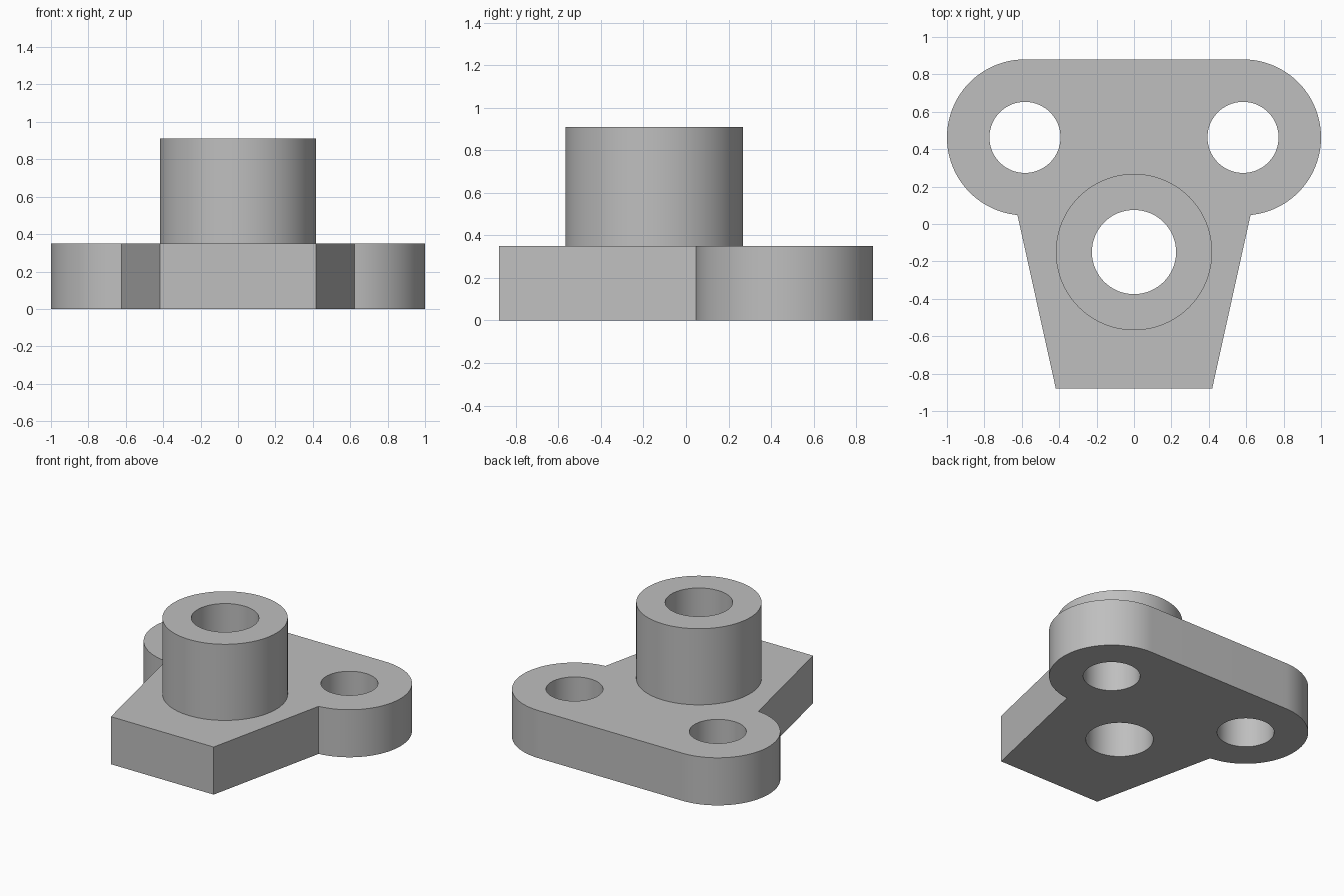
import bpy
import bmesh
from math import radians, sin, cos

if "Cube" in bpy.data.objects:
    bpy.data.objects.remove(bpy.data.objects["Cube"], do_unlink=True)

PLATE_H, TOP = 0.35, 0.91
EAR_X, EAR_Y, EAR_R, EAR_HOLE = 0.583, 0.463, 0.417, 0.19
BOSS_Y, BOSS_R, BOSS_HOLE = -0.15, 0.418, 0.225
FRONT_X, FRONT_Y = 0.418, -0.88

grey = bpy.data.materials.new("plain grey")
grey.use_nodes = True
colour = (0.52, 0.52, 0.52, 1)
grey.diffuse_color = colour
grey.node_tree.nodes["Principled BSDF"].inputs["Base Color"].default_value = colour


def prism(name, points, z0, z1):
    """Extrude a closed counter-clockwise outline from z0 to z1."""
    bm = bmesh.new()
    base = bm.faces.new([bm.verts.new((x, y, z0)) for x, y in points])
    top = bmesh.ops.extrude_face_region(bm, geom=[base], use_keep_orig=True)["geom"]
    for v in (g for g in top if isinstance(g, bmesh.types.BMVert)):
        v.co.z = z1
    bmesh.ops.recalc_face_normals(bm, faces=bm.faces)
    mesh = bpy.data.meshes.new(name)
    bm.to_mesh(mesh)
    bm.free()
    mesh.materials.append(grey)
    obj = bpy.data.objects.new(name, mesh)
    bpy.context.collection.objects.link(obj)
    return obj


def arc(x, y, r, start, end, steps):
    angles = [radians(start + (end - start) * i / steps) for i in range(steps + 1)]
    return [(x + r * cos(a), y + r * sin(a)) for a in angles]


def cylinder(name, x, y, r, z0, z1):
    return prism(name, arc(x, y, r, 0, 360, 96)[:-1], z0, z1)


def combine(target, tool, operation):
    mod = target.modifiers.new(tool.name, "BOOLEAN")
    mod.operation, mod.solver, mod.object = operation, "EXACT", tool
    bpy.context.view_layer.objects.active = target
    bpy.ops.object.modifier_apply(modifier=mod.name)
    bpy.data.objects.remove(tool, do_unlink=True)


# Base plate: tapered tongue with two round ears, mirrored across x
right_half = [(FRONT_X, FRONT_Y)] + arc(EAR_X, EAR_Y, EAR_R, -84.5, 90, 56)
left_half = [(-x, y) for x, y in reversed(right_half)]
bracket = prism("mounting_bracket", right_half + left_half, 0, PLATE_H)

# Raised boss
combine(bracket, cylinder("boss", 0, BOSS_Y, BOSS_R, PLATE_H / 2, TOP), "UNION")

# Through holes
holes = [("boss_bore", 0, BOSS_Y, BOSS_HOLE),
         ("left_ear_hole", EAR_X, EAR_Y, EAR_HOLE),
         ("right_ear_hole", -EAR_X, EAR_Y, EAR_HOLE)]
for name, x, y, r in holes:
    cutter = cylinder(name, x, y, r, -0.1, TOP + 0.1)
    cutter.hide_render = True
    combine(bracket, cutter, "DIFFERENCE")

# Smooth round walls, crisp edges
bpy.ops.object.select_all(action="DESELECT")
bracket.select_set(True)
bpy.context.view_layer.objects.active = bracket
bpy.ops.object.shade_smooth_by_angle(angle=radians(25))
